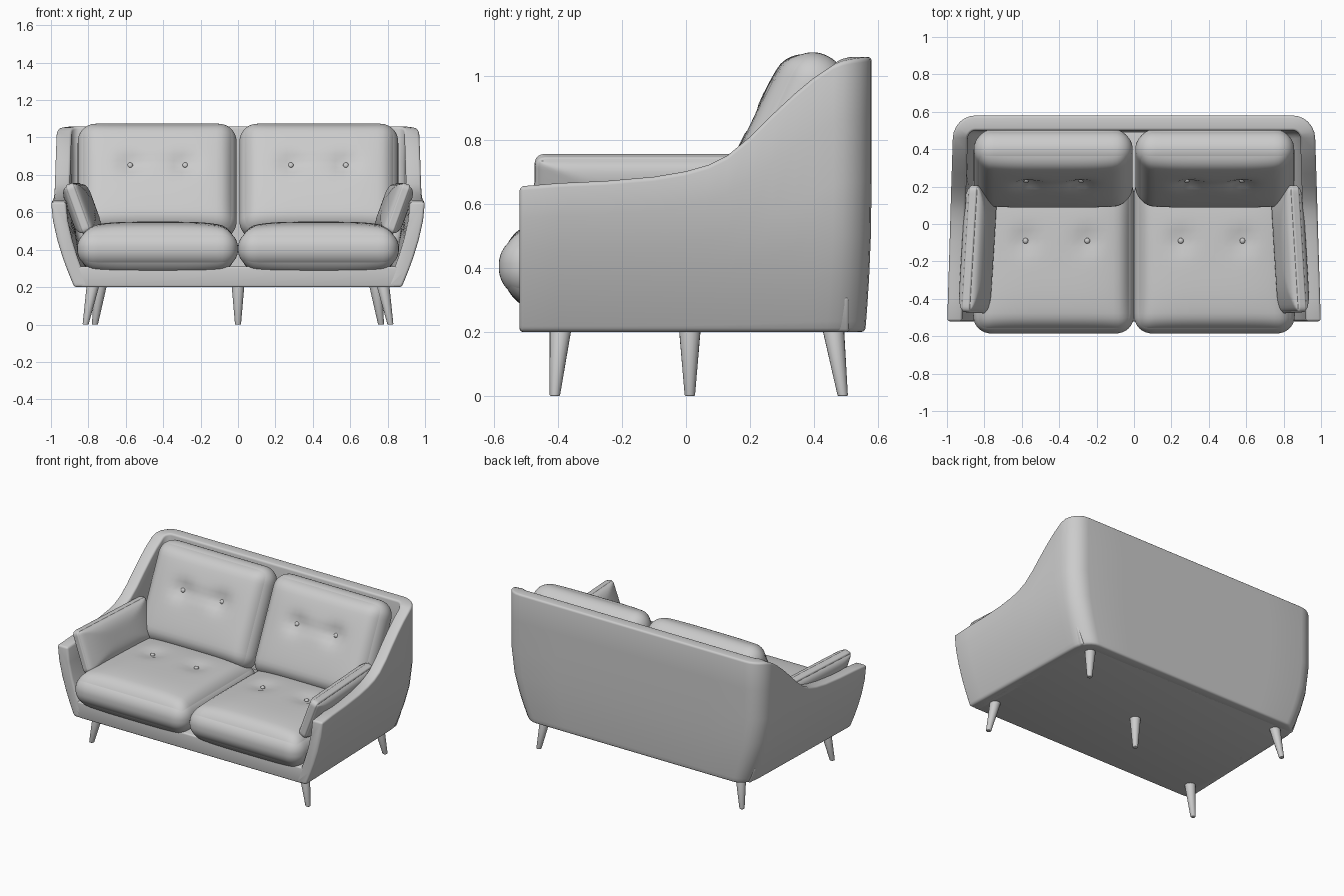
import bpy, bmesh
from math import sin, cos, pi, radians, exp, hypot
from mathutils import Matrix, Vector

if "Cube" in bpy.data.objects:
    bpy.data.objects.remove(bpy.data.objects["Cube"])

grey = bpy.data.materials.new("plain_grey")
grey.use_nodes = True
grey.diffuse_color = (0.6, 0.6, 0.6, 1)
grey.node_tree.nodes["Principled BSDF"].inputs["Base Color"].default_value = grey.diffuse_color


def finish(bm, name, bevel=0.0, angle=50):
    bmesh.ops.recalc_face_normals(bm, faces=bm.faces)
    mesh = bpy.data.meshes.new(name)
    bm.to_mesh(mesh)
    bm.free()
    mesh.materials.append(grey)
    ob = bpy.data.objects.new(name, mesh)
    bpy.context.collection.objects.link(ob)
    bpy.ops.object.select_all(action="DESELECT")
    ob.select_set(True)
    bpy.context.view_layer.objects.active = ob
    if bevel:
        mod = ob.modifiers.new("soft_edges", "BEVEL")
        mod.width, mod.segments = bevel, 3
        mod.limit_method, mod.angle_limit = "ANGLE", radians(40)
        bpy.ops.object.modifier_apply(modifier=mod.name)
    bpy.ops.object.shade_smooth_by_angle(angle=radians(angle))
    return ob


# Wrap-around shell: arms and back lofted along a U-shaped plan
RIM = [(-0.52, 0.655), (-0.4, 0.665), (-0.25, 0.672), (-0.1, 0.685), (0, 0.702),
       (0.07, 0.722), (0.13, 0.752), (0.2, 0.81), (0.27, 0.88), (0.34, 0.945),
       (0.4, 0.995), (0.46, 1.035), (0.5, 1.05), (0.58, 1.06)]


def rim_height(y):
    for (y0, z0), (y1, z1) in zip(RIM, RIM[1:]):
        if y <= y1:
            return z0 + (z1 - z0) * (y - y0) / (y1 - y0)
    return RIM[-1][1]


def wall_point(px, py, nx, ny, z, inset):
    lean = 1 - min(1, (z - 0.2) / 0.45)
    width = (1 - 0.125 * lean ** 1.6) * (1 - 0.035 * (py + 0.52) / 1.1)
    y = py - (0.02 * lean ** 2 if py > 0.4 else 0)
    side = 1 if px > 0 else -1
    x = px - side * (1 - width) * min(1, abs(px))
    return (x - nx * inset, y - ny * inset, z)


def make_shell():
    r = 0.12
    half = [(1, y, 1, 0) for y, _ in RIM if y <= 0.46]
    for i in range(1, 7):
        a = i * pi / 12
        half.append((1 - r + r * cos(a), 0.46 + r * sin(a), cos(a), sin(a)))
    half += [(0.6, 0.58, 0, 1), (0.3, 0.58, 0, 1)]
    plan = half + [(-x, y, -nx, ny) for x, y, nx, ny in reversed(half)]
    steps = [0, 0.04, 0.1, 0.2, 0.35, 0.55, 0.78, 1]
    bm = bmesh.new()
    rings = []
    for px, py, nx, ny in plan:
        top = rim_height(py)
        section = [(s, 0) for s in steps] + [(s, 0.08) for s in reversed(steps)]
        rings.append([bm.verts.new(wall_point(px, py, nx, ny, 0.2 + s * (top - 0.2), t))
                      for s, t in section])
    n = len(rings[0])
    for a, b in zip(rings, rings[1:]):
        for i in range(n):
            j = (i + 1) % n
            bm.faces.new((a[i], a[j], b[j], b[i]))
    bm.faces.new(rings[0])
    bm.faces.new(rings[-1])
    finish(bm, "arm_and_back_shell", bevel=0.016)


make_shell()

# Seat deck closing the shell's floor and front rail
bm = bmesh.new()
bmesh.ops.create_cube(bm, size=1)
for v in bm.verts:
    hx = 0.84 if v.co.z < 0 else 0.88
    v.co = ((hx if v.co.x > 0 else -hx), (0.51 if v.co.y > 0 else -0.52),
            (0.2 if v.co.z < 0 else 0.31))
finish(bm, "seat_deck", bevel=0.01)


# Soft cushions: rounded, puffed boxes with tufted dimples
def swell(u, v, puff):
    return 1 + puff * (1 - u ** 4) * (1 - v ** 4)


def cushion(name, half, r, matrix, puff=0.0, pinch=0.0, tufts=(), depth=0.0, crease=0.0):
    bm = bmesh.new()
    bmesh.ops.create_cube(bm, size=2)
    bmesh.ops.subdivide_edges(bm, edges=bm.edges[:], cuts=29, use_grid_fill=True)
    for vert in bm.verts:
        u, v, w = (sin(c * pi / 2) for c in vert.co)
        p = Vector((u * half[0], v * half[1], w * half[2]))
        core = Vector([max(-(h - r), min(h - r, c)) for c, h in zip(p, half)])
        d = p - core
        if d.length > 1e-6 and max(abs(u), abs(v), abs(w)) > 0.999:
            p = core + d.normalized() * r
        p.z *= swell(u, v, puff) * (1 - pinch * max(u ** 4, v ** 4))
        if p.z > 0:
            for tx, ty in tufts:
                p.z -= depth * exp(-(hypot(p.x - tx, p.y - ty) / 0.06) ** 2)
            if crease:
                gap = max(0, abs(p.x) - 0.13)
                p.z -= crease * exp(-(hypot(gap, p.y - tufts[0][1]) / 0.035) ** 2)
        vert.co = matrix @ p
    finish(bm, name, angle=70)
    for i, (tx, ty) in enumerate(tufts):
        top = half[2] * swell(tx / half[0], ty / half[1], puff) - depth - crease
        bm = bmesh.new()
        bmesh.ops.create_uvsphere(bm, u_segments=16, v_segments=8, radius=0.015)
        bmesh.ops.scale(bm, vec=(1, 1, 0.7), verts=bm.verts)
        bm.transform(matrix @ Matrix.Translation((tx, ty, top + 0.007)))
        finish(bm, f"{name}_button_{i + 1}")


for s, side in ((1, "left"), (-1, "right")):
    seat = Matrix.Translation((0.43 * s, -0.165, 0.405))
    cushion(f"{side}_seat_cushion", (0.43, 0.42, 0.1), 0.095, seat, puff=0.45,
            tufts=[(-0.18 * s, 0.075), (0.15 * s, 0.075)], depth=0.022)

    back = Matrix.Translation((0.432 * s, 0.3, 0.765)) @ Matrix.Rotation(radians(65), 4, "X")
    cushion(f"{side}_back_cushion", (0.425, 0.33, 0.1), 0.098, back, puff=0.3,
            tufts=[(-0.15 * s, 0.05), (0.145 * s, 0.05)], depth=0.028, crease=0.01)

    bolster = (Matrix.Translation((0.835 * s, -0.135, 0.62))
               @ Matrix.Rotation(radians(3.5 * s), 4, "Z")
               @ Matrix.Rotation(radians(-70 * s), 4, "Y"))
    cushion(f"{side}_arm_pillow", (0.14, 0.34, 0.06), 0.03, bolster, puff=0.1, pinch=0.55)


# Tapered, splayed legs
def leg(name, top, foot):
    bm = bmesh.new()
    bmesh.ops.create_cone(bm, cap_ends=True, segments=20, radius1=0.016, radius2=0.034, depth=1)
    for v in bm.verts:
        t = v.co.z + 0.5
        v.co = (v.co.x + foot[0] + (top[0] - foot[0]) * t,
                v.co.y + foot[1] + (top[1] - foot[1]) * t, 0.21 * t)
    finish(bm, name, bevel=0.004)


for s, side in ((1, "left"), (-1, "right")):
    leg(f"{side}_front_leg", (0.775 * s, -0.392), (0.815 * s, -0.41))
    leg(f"{side}_back_leg", (0.735 * s, 0.46), (0.765 * s, 0.49))
leg("middle_leg", (0, 0.012), (0, 0.012))
